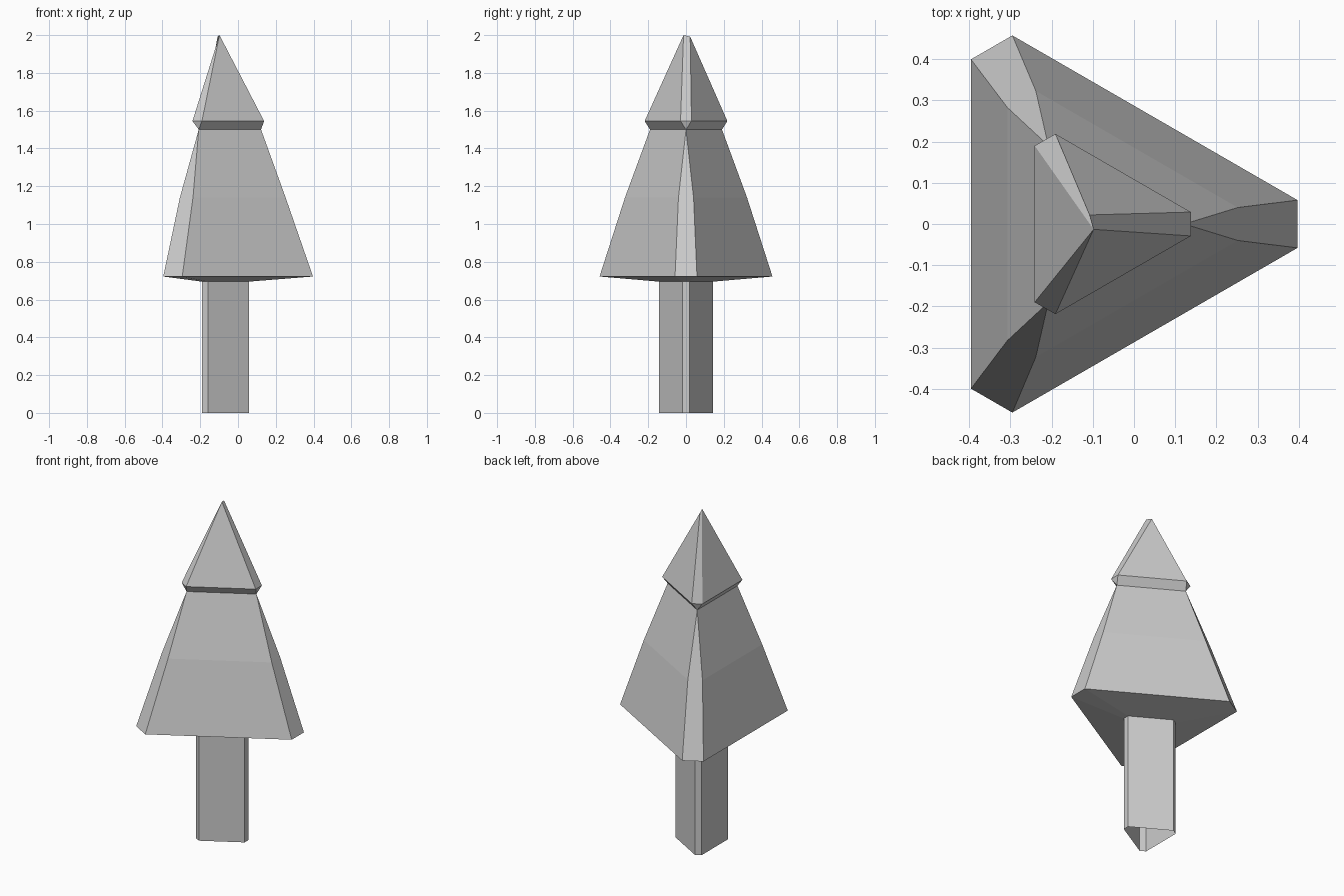
import bpy, bmesh
from math import cos, sin, radians

if "Cube" in bpy.data.objects:
    bpy.data.objects.remove(bpy.data.objects["Cube"])

CX = -0.098  # tree axis


def ring(bm, r, w, z):
    """Triangle with cut corners: r = distance to corner face, w = its half width."""
    verts = []
    for deg in (0, 120, 240):
        c, s = cos(radians(deg)), sin(radians(deg))
        for y in (-w, w):
            verts.append(bm.verts.new((CX + r * c - y * s, r * s + y * c, z)))
    return verts


def loft(name, levels, tip=None):
    bm = bmesh.new()
    rings = [ring(bm, *lv) for lv in levels]
    for lo, hi in zip(rings, rings[1:]):
        for i in range(6):
            j = (i + 1) % 6
            bm.faces.new((lo[i], lo[j], hi[j], hi[i]))
    if tip:
        # short ridge: two ring corners lean on the back end, the rest on the front
        front, back = (bm.verts.new(p) for p in tip)
        ends = [front, back, back, front, front, front]
        top = rings[-1]
        for i in range(6):
            j = (i + 1) % 6
            if ends[i] is ends[j]:
                bm.faces.new((top[i], top[j], ends[i]))
            else:
                bm.faces.new((top[i], top[j], ends[j], ends[i]))
    # collapse the sharp corners
    bmesh.ops.remove_doubles(bm, verts=bm.verts, dist=0.0005)
    me = bpy.data.meshes.new(name)
    bm.to_mesh(me)
    bm.free()
    ob = bpy.data.objects.new(name, me)
    bpy.context.collection.objects.link(ob)
    return ob


# Trunk, open at the bottom
loft("trunk", [(0.155, 0.018, 0.0), (0.155, 0.018, 0.695)])

# Lower foliage: sloped underside, flared skirt
loft("lower_foliage", [(0.155, 0.018, 0.695), (0.495, 0.058, 0.722),
                       (0.35, 0.04, 1.14), (0.22, 0.0, 1.5)])

# Upper foliage: small overhang and pointed cap
loft("upper_foliage", [(0.22, 0.0, 1.5), (0.236, 0.029, 1.545)],
     tip=((-0.098, -0.013, 2.0), (-0.108, 0.022, 1.992)))
